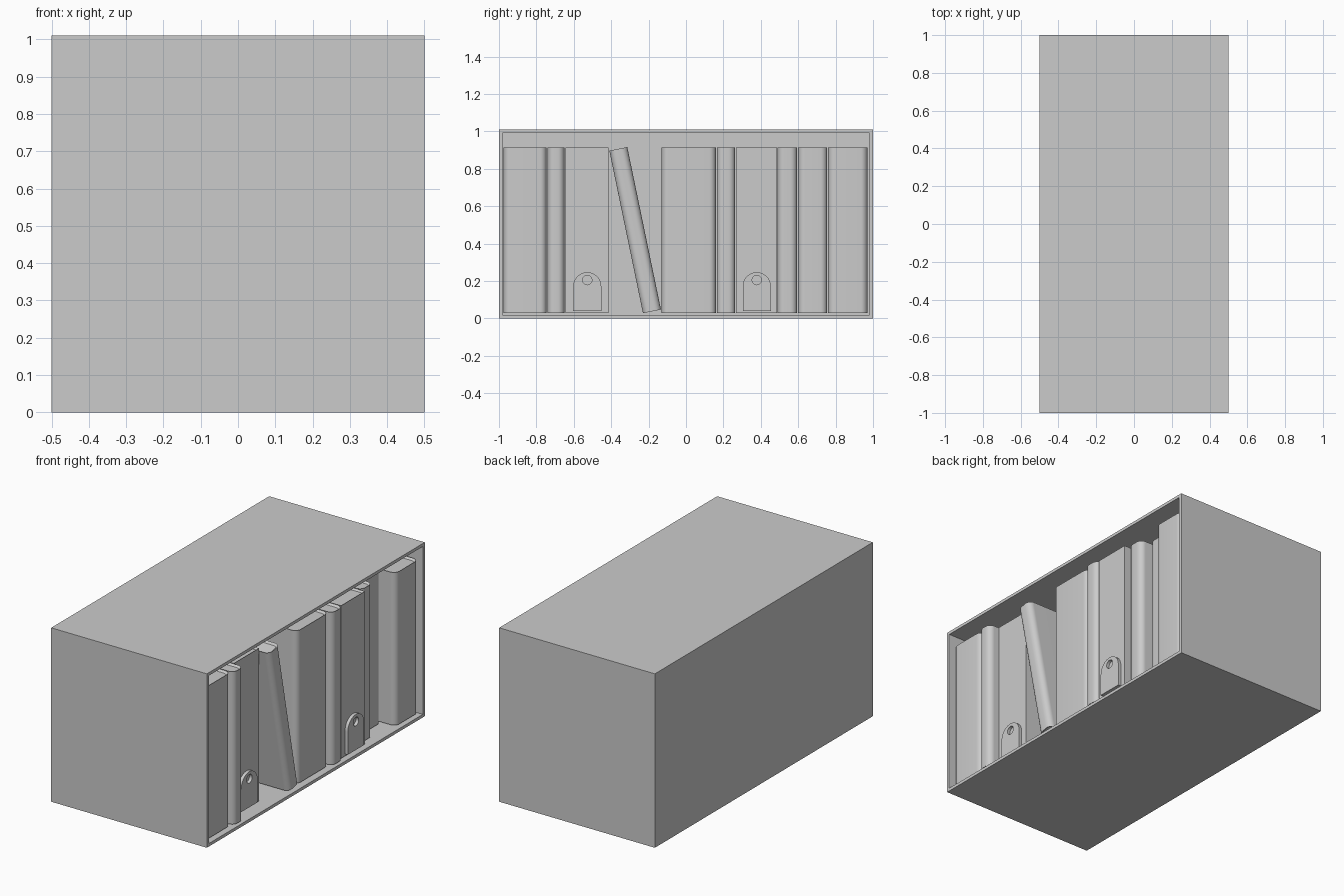
import bpy, bmesh, math
from mathutils import Matrix

if "Cube" in bpy.data.objects:
    bpy.data.objects.remove(bpy.data.objects["Cube"])

BACK = -0.3      # back of the row of books
FLOOR = 0.028    # underside of the books
HEIGHT = 0.887


def finish(name, bm, smooth=False):
    bmesh.ops.recalc_face_normals(bm, faces=bm.faces)
    mesh = bpy.data.meshes.new(name)
    bm.to_mesh(mesh)
    bm.free()
    obj = bpy.data.objects.new(name, mesh)
    bpy.context.collection.objects.link(obj)
    if smooth:
        bpy.ops.object.select_all(action='DESELECT')
        obj.select_set(True)
        bpy.context.view_layer.objects.active = obj
        bpy.ops.object.shade_smooth_by_angle(angle=math.radians(35))
    return obj


def arc(cx, cy, r, a0, a1, n):
    steps = [math.radians(a0 + (a1 - a0) * i / n) for i in range(n + 1)]
    return [(cx + r * math.cos(a), cy + r * math.sin(a)) for a in steps]


def book(name, y0, y1, front, radius=0.035):
    """Upright book: spine rounded at +x, page block recessed in both ends."""
    if radius:
        spine = (arc(front - radius, y0 + radius, radius, -90, 0, 8)
                 + arc(front - radius, y1 - radius, radius, 0, 90, 8))
    else:
        spine = [(front, y0), (front, y1)]
    outline = [(BACK, y0)] + spine + [(BACK, y1)]
    bm = bmesh.new()
    base = bm.faces.new([bm.verts.new((x, y, FLOOR)) for x, y in outline])
    ext = bmesh.ops.extrude_face_region(bm, geom=[base])
    bmesh.ops.translate(bm, vec=(0, 0, HEIGHT),
                        verts=[v for v in ext['geom'] if isinstance(v, bmesh.types.BMVert)])
    bmesh.ops.recalc_face_normals(bm, faces=bm.faces)
    for cap in [f for f in bm.faces if abs(f.normal.z) > 0.9]:
        bmesh.ops.inset_region(bm, faces=[cap], thickness=0.012)
        bmesh.ops.translate(bm, verts=cap.verts,
                            vec=(0, 0, -0.01 if cap.calc_center_median().z > 0.5 else 0.01))
    return finish(name, bm, radius > 0)


def pull_tab(name, y, front):
    """Arched plate with a finger hole, standing off a binder spine."""
    n = 24
    hole = arc(y, 0.205, 0.025, 0, 360, n)[:-1]
    outer = [(y - 0.075, 0.04), (y + 0.075, 0.04)] + arc(y, 0.172, 0.075, 0, 180, n)
    bm = bmesh.new()
    edges = []
    for loop in (outer, hole):
        vs = [bm.verts.new((front - 0.002, a, b)) for a, b in loop]
        edges += [bm.edges.new((vs[i], vs[(i + 1) % len(vs)])) for i in range(len(vs))]
    bmesh.ops.triangle_fill(bm, edges=edges, use_beauty=True)
    ext = bmesh.ops.extrude_face_region(bm, geom=bm.faces[:])
    bmesh.ops.translate(bm, vec=(0.02, 0, 0),
                        verts=[v for v in ext['geom'] if isinstance(v, bmesh.types.BMVert)])
    return finish(name, bm, True)


# Shelf box, open on the +x side
bm = bmesh.new()
bmesh.ops.create_cube(bm, size=1, matrix=Matrix.Translation((0, 0, 0.505))
                      @ Matrix.Diagonal((1, 2, 1.01, 1)))
mouth = max(bm.faces, key=lambda f: f.calc_center_median().x)
bmesh.ops.inset_region(bm, faces=[mouth], thickness=0.025)
inner = bmesh.ops.extrude_discrete_faces(bm, faces=[mouth])['faces'][0]
bmesh.ops.translate(bm, verts=inner.verts, vec=(-0.975, 0, 0))
bmesh.ops.remove_doubles(bm, verts=bm.verts, dist=1e-5)
finish("shelf_box", bm)

# Round-spined books: y start, y end, spine position
for i, (y0, y1, front) in enumerate([
        (-0.975, -0.745, 0.475), (-0.74, -0.65, 0.49), (-0.13, 0.16, 0.47),
        (0.165, 0.263, 0.49), (0.49, 0.594, 0.45), (0.6, 0.755, 0.39),
        (0.76, 0.97, 0.48)]):
    book(f"book_{i + 1}", y0, y1, front)

# Flat-spined binders with pull tabs
for i, (y0, y1, front) in enumerate([(-0.645, -0.415, 0.425), (0.267, 0.486, 0.475)]):
    book(f"binder_{i + 1}", y0, y1, front, 0)
    pull_tab(f"binder_tab_{i + 1}", (y0 + y1) / 2 + 0.002, front)

# Leaning book, pivoting on its lower left edge
lean = book("leaning_book", -0.23, -0.132, 0.49)
pivot = Matrix.Translation((0, -0.23, FLOOR))
lean.data.transform(pivot @ Matrix.Rotation(math.radians(11.7), 4, 'X') @ pivot.inverted())
